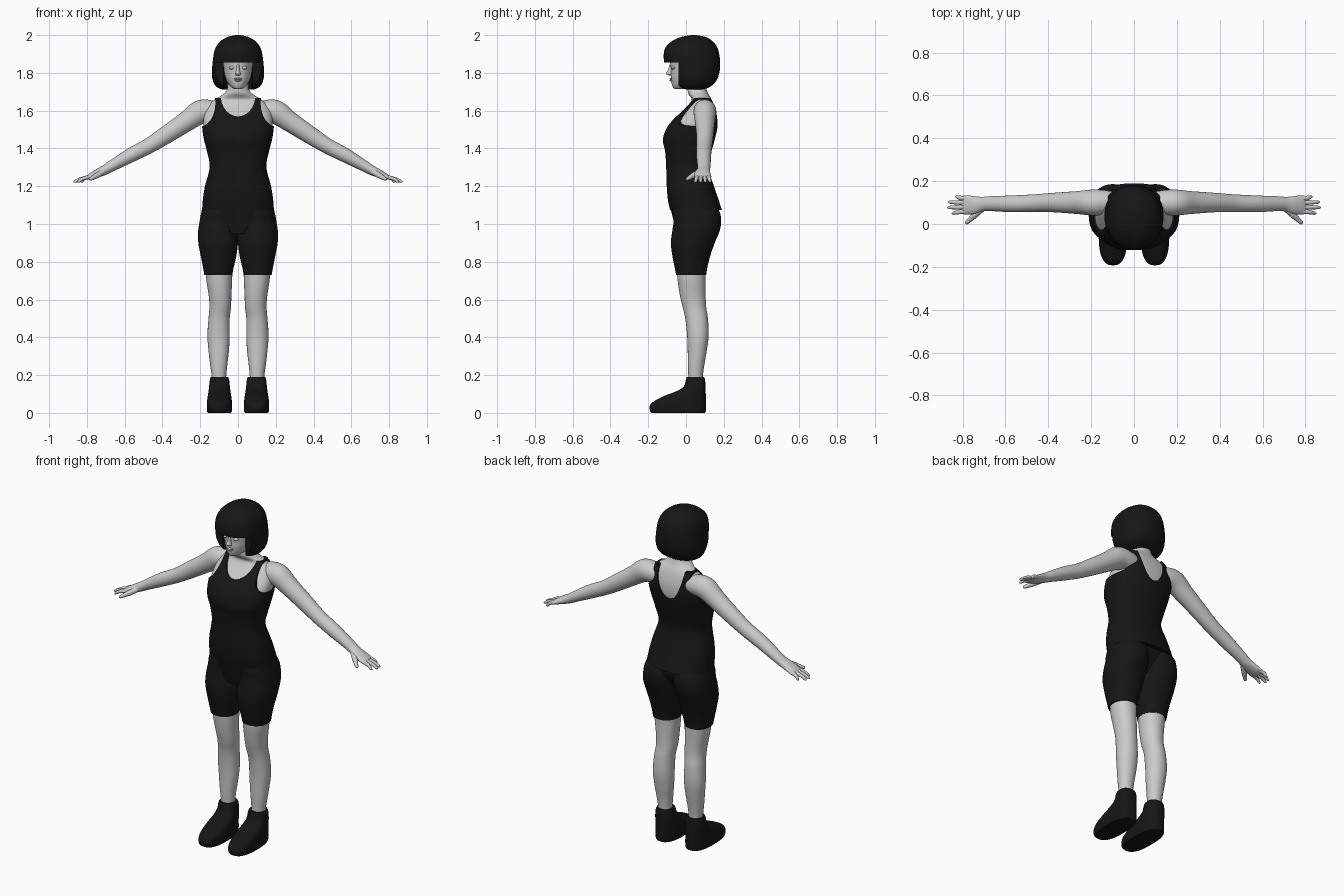
import bpy, bmesh, math
from mathutils import Vector

black = bpy.data.materials.new("black_fabric")
black.diffuse_color = (0.008, 0.008, 0.008, 1)


def resample(keys, steps):
    """Catmull-Rom interpolation through tuples."""
    k = [Vector(p) for p in keys]
    k = [2 * k[0] - k[1]] + k + [2 * k[-1] - k[-2]]
    out = []
    for i in range(1, len(k) - 2):
        a, b, c, d = k[i - 1:i + 3]
        for s in range(steps):
            t = s / steps
            out.append(0.5 * (2 * b + (c - a) * t + (2 * a - 5 * b + 4 * c - d) * t * t
                              + (3 * b - a - 3 * c + d) * t ** 3))
    return out + [k[-2]]


def loft(name, keys, power=2.0, along=False, sides=40, steps=5, mirror=False, dark=False):
    """Skin over rings (x, y, z, ra, rb): level rings, or square to the path if along."""
    rings = resample(keys, steps)
    bm = bmesh.new()
    prev = None
    loops = []
    for i, r in enumerate(rings):
        c = Vector(r[:3])
        u, v = Vector((1, 0, 0)), Vector((0, 1, 0))
        if along:
            t = (Vector(rings[min(i + 1, len(rings) - 1)][:3])
                 - Vector(rings[max(i - 1, 0)][:3])).normalized()
            u = (v - t * t.dot(v)).normalized()
            v = t.cross(u)
        loop = []
        for j in range(sides):
            a = 2 * math.pi * j / sides
            p, q = [math.copysign(abs(f) ** (2 / power), f) for f in (math.cos(a), math.sin(a))]
            loop.append(bm.verts.new(c + u * max(r[3], .001) * p + v * max(r[4], .001) * q))
        if prev:
            for j in range(sides):
                n = (j + 1) % sides
                bm.faces.new((prev[j], prev[n], loop[n], loop[j]))
        loops.append(loop)
        prev = loop
    bm.faces.new(loops[0])
    bm.faces.new(loops[-1])
    bmesh.ops.recalc_face_normals(bm, faces=bm.faces)
    me = bpy.data.meshes.new(name)
    bm.to_mesh(me)
    bm.free()
    ob = bpy.data.objects.new(name, me)
    bpy.context.collection.objects.link(ob)
    if dark:
        me.materials.append(black)
    if mirror:
        ob.modifiers.new("mirror", "MIRROR").use_mirror_merge = False
    smooth(ob)
    return ob


def smooth(ob):
    bpy.ops.object.select_all(action='DESELECT')
    ob.select_set(True)
    bpy.context.view_layer.objects.active = ob
    bpy.ops.object.shade_smooth_by_angle(angle=math.radians(45))


def level(rows, grow=0.0):
    """Rows (z, x, half_width, y_front, y_back) to level rings."""
    return [(x, (a + b) / 2, z, w + grow, (b - a) / 2 + grow) for z, x, w, a, b in rows]


def cut(ob, shape, loc, scale, rot=(0, 0, 0)):
    """Subtract a box or cylinder, then drop the cutter."""
    if shape == "box":
        bpy.ops.mesh.primitive_cube_add(size=2, location=loc, rotation=rot)
    else:
        bpy.ops.mesh.primitive_cylinder_add(vertices=64, radius=1, depth=2, location=loc, rotation=rot)
    c = bpy.context.object
    c.scale = scale
    c.hide_render = True
    bpy.context.view_layer.update()
    m = ob.modifiers.new("cut", "BOOLEAN")
    m.object, m.operation, m.solver = c, "DIFFERENCE", "EXACT"
    bpy.context.view_layer.objects.active = ob
    bpy.ops.object.modifier_apply(modifier=m.name)
    bpy.data.objects.remove(c)


# Tank top: fitted body with neck scoops and armholes
torso = [(1.075, 0, .19, -.085, .19), (1.13, 0, .186, -.096, .172), (1.2, 0, .175, -.102, .148),
         (1.3, 0, .15, -.105, .118), (1.38, 0, .163, -.11, .134), (1.45, 0, .181, -.122, .153),
         (1.52, 0, .19, -.095, .168), (1.58, 0, .187, -.04, .167), (1.63, 0, .165, .005, .155),
         (1.668, 0, .13, .035, .14)]
tank = loft("tank_top", level(torso), power=2.4, sides=64, dark=True)
side = (math.pi / 2, 0, 0)
cut(tank, "cyl", (0, -.22, 1.675), (.09, .105, .3), side)
cut(tank, "cyl", (0, .37, 1.675), (.085, .175, .3), side)
for s in (-1, 1):
    cut(tank, "cyl", (s * .205, .05, 1.64), (.085, .125, .4), side)
smooth(tank)

# Skin of chest, shoulders and neck
neck = [(1.69, 0, .075, .012, .118), (1.72, 0, .056, .008, .108), (1.78, 0, .055, .005, .11)]
loft("chest_and_neck", level(torso[4:9], -.008) + level([(1.66, 0, .12, .03, .135)] + neck),
     power=2.3, sides=56)

# Arms down to the palms
loft("arm", [(.07, .095, 1.585, .05, .05), (.14, .1, 1.596, .058, .058), (.2, .1, 1.592, .06, .063),
             (.27, .1, 1.545, .053, .054), (.38, .1, 1.472, .045, .047), (.47, .097, 1.415, .041, .041),
             (.57, .094, 1.363, .039, .038), (.66, .095, 1.312, .035, .03), (.705, .093, 1.286, .034, .026),
             (.745, .088, 1.268, .042, .022), (.785, .089, 1.25, .045, .015), (.802, .09, 1.243, .04, .009)],
     along=True, mirror=True)

# Fingers and thumb
for i, (y0, y1, tip) in enumerate([(.058, .05, .852), (.079, .077, .872), (.1, .102, .868), (.12, .127, .835)]):
    loft("finger_%d" % (i + 1), [(.775, y0, 1.252, .01, .011), (.8, y0, 1.246, .011, .011),
         ((.8 + tip) / 2, (y0 + y1) / 2, 1.238, .0095, .009), (tip - .008, y1, 1.225, .007, .007),
         (tip, y1, 1.222, .001, .001)], along=True, sides=14, steps=3, mirror=True)
loft("thumb", [(.715, .07, 1.275, .018, .015), (.745, .04, 1.258, .015, .015), (.768, .018, 1.245, .011, .011),
     (.782, .005, 1.237, .008, .008), (.786, .001, 1.234, .001, .001)],
     along=True, sides=14, steps=3, mirror=True)

# Shorts: hip block and two legs
loft("shorts_hips", level([(.95, 0, .15, -.05, .1), (1.0, 0, .19, -.062, .14), (1.05, 0, .194, -.074, .165),
     (1.1, 0, .186, -.085, .16), (1.16, 0, .17, -.09, .14)]), power=2.4, dark=True)
loft("shorts_leg", level([(.73, .104, .074, -.052, .107), (.77, .104, .081, -.06, .113),
     (.83, .103, .094, -.072, .128), (.9, .105, .105, -.08, .152), (.96, .105, .106, -.073, .177),
     (1.01, .1, .104, -.066, .186), (1.06, .096, .098, -.068, .18), (1.1, .09, .085, -.06, .155)]),
     power=2.2, mirror=True, dark=True)

# Bare legs
loft("leg", level([(.15, .101, .038, .012, .09), (.2, .101, .039, .012, .09), (.26, .102, .046, .01, .098),
     (.33, .102, .054, .009, .11), (.41, .103, .059, .006, .12), (.5, .1, .056, -.004, .116),
     (.56, .094, .057, -.018, .107), (.62, .095, .06, -.032, .104), (.7, .099, .068, -.044, .103),
     (.76, .1, .07, -.048, .105)]), power=2.1, mirror=True)

# Ankle shoes
loft("shoe", level([(0, .098, .061, -.182, .1), (.01, .098, .066, -.19, .105), (.035, .098, .067, -.192, .106),
     (.06, .098, .066, -.172, .105), (.09, .098, .062, -.115, .105), (.115, .098, .058, -.05, .104),
     (.14, .098, .055, -.012, .103), (.175, .098, .051, -.001, .101), (.19, .098, .046, .004, .096)]),
     power=2.6, mirror=True, dark=True)

# Head and facial features
loft("head", level([(1.714, 0, .014, -.056, .0), (1.72, 0, .03, -.067, .03), (1.74, 0, .05, -.075, .07),
     (1.775, 0, .067, -.08, .11), (1.81, 0, .074, -.08, .13), (1.85, 0, .077, -.083, .14),
     (1.9, 0, .08, -.085, .14), (1.95, 0, .05, -.04, .1)]), power=2.1)
loft("nose", level([(1.786, 0, .009, -.088, -.07), (1.791, 0, .015, -.1, -.065), (1.799, 0, .013, -.106, -.065),
     (1.815, 0, .009, -.096, -.065), (1.845, 0, .007, -.087, -.065)]), sides=20)
for nm, z, w in (("upper_lip", 1.769, .023), ("lower_lip", 1.76, .019)):
    loft(nm, level([(z - .006, 0, w * .5, -.08, -.06), (z, 0, w, -.088, -.055),
                    (z + .005, 0, w * .6, -.082, -.06)]), sides=24, steps=4)
loft("eyelid", level([(1.819, .032, .008, -.073, -.055), (1.825, .032, .016, -.079, -.05),
     (1.831, .032, .014, -.079, -.05), (1.836, .032, .007, -.074, -.055)]), sides=20, mirror=True)

# Bobbed hair: full cap with fringe, hollowed around face and neck
hair = loft("bob_hair", level([(1.712, 0, .085, -.03, .095), (1.725, 0, .112, -.05, .125),
     (1.75, 0, .13, -.07, .155), (1.79, 0, .138, -.095, .174), (1.85, 0, .135, -.115, .181),
     (1.92, 0, .124, -.115, .171), (1.962, 0, .099, -.083, .147), (1.988, 0, .06, -.032, .11),
     (1.998, 0, .025, .015, .07), (2.0, 0, .003, .038, .048)]), power=2.2, sides=64, dark=True)
cut(hair, "box", (0, -.24, 1.655), (.3, .2, .2))
cut(hair, "box", (0, -.1, 1.655), (.076, .12, .2))
cut(hair, "cyl", (0, .03, 1.64), (.074, .085, .2))
smooth(hair)
